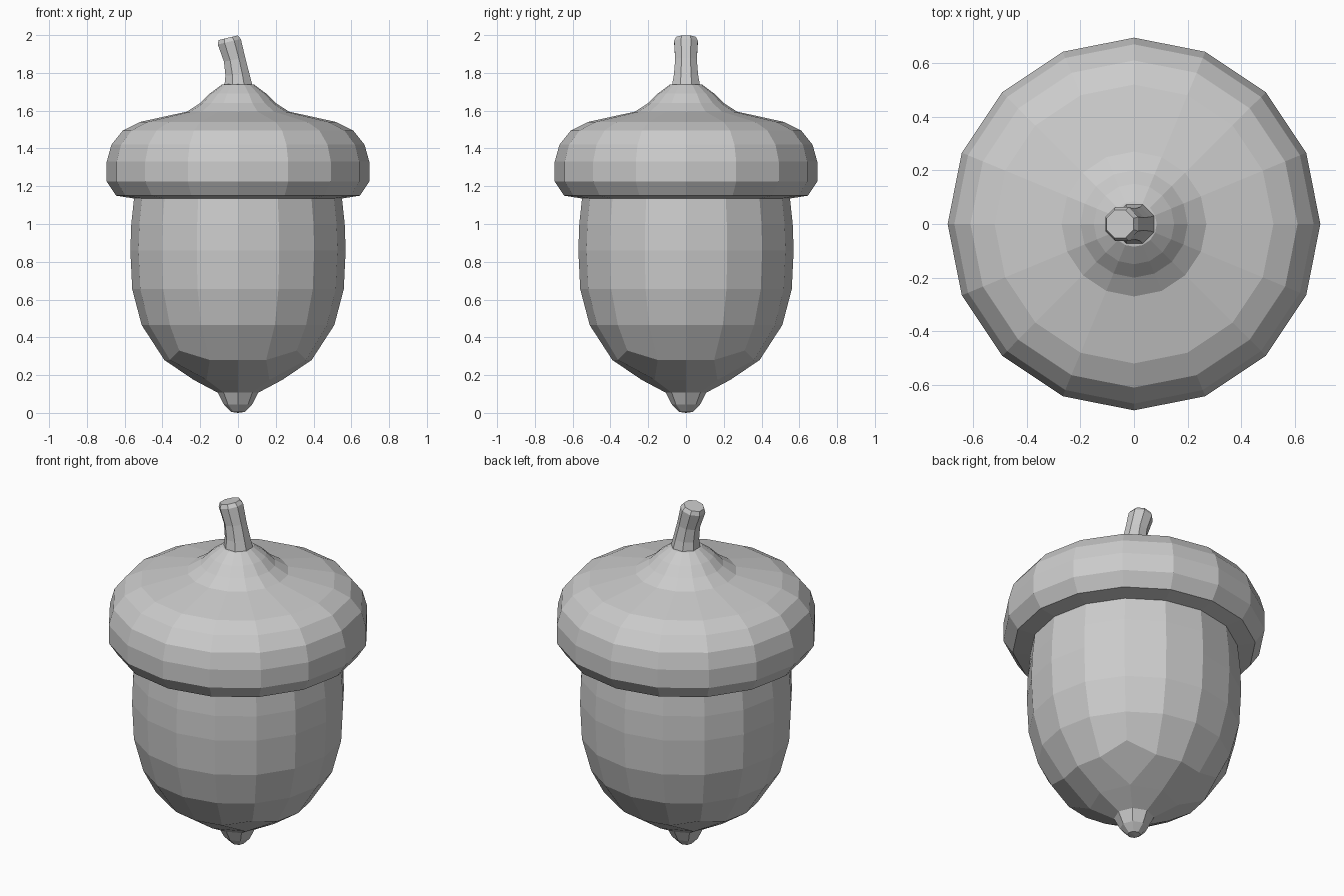
import bpy, bmesh, math
from mathutils import Vector, Matrix

if "Cube" in bpy.data.objects:
    bpy.data.objects.remove(bpy.data.objects["Cube"])


def ring(bm, r, z, n, phase=0.0, m=None):
    out = []
    for i in range(n):
        a = 2 * math.pi * i / n + phase
        v = Vector((r * math.cos(a), r * math.sin(a), z))
        out.append(bm.verts.new(m @ v if m else v))
    return out


def bridge(bm, a, b):
    n = len(a)
    for i in range(n):
        j = (i + 1) % n
        bm.faces.new((a[i], a[j], b[j], b[i]))


def stack(bm, rings):
    for a, b in zip(rings, rings[1:]):
        bridge(bm, a, b)


def finish(bm, name):
    bmesh.ops.recalc_face_normals(bm, faces=bm.faces)
    mesh = bpy.data.meshes.new(name)
    bm.to_mesh(mesh)
    bm.free()
    ob = bpy.data.objects.new(name, mesh)
    bpy.context.collection.objects.link(ob)
    return ob


# Nut: 16-sided shell whose base narrows to 8 sides, then a small point
bm = bmesh.new()
shell = [(0.55, 1.14), (0.565, 1.0), (0.57, 0.86), (0.56, 0.655),
         (0.51, 0.465), (0.39, 0.28)]
rings = [ring(bm, r, z, 16) for r, z in shell]
stack(bm, rings)
outer = rings[-1]
for i in range(2, 16, 4):          # diagonal corners sit higher and wider
    a = math.pi * i / 8
    outer[i].co = (0.44 * math.cos(a), 0.44 * math.sin(a), 0.33)
tip = [ring(bm, r, z, 8) for r, z in
       [(0.235, 0.175), (0.107, 0.107), (0.075, 0.045), (0.035, 0.005)]]
# inner 8-ring has corners at 45 degrees and axis points between
inner = tip[0]
for k in range(4):
    o, i = 4 * k, 2 * k
    bm.faces.new((outer[o], outer[o + 1], inner[i + 1], inner[i]))
    bm.faces.new((outer[o + 1], outer[o + 2], outer[o + 3], inner[i + 1]))
    bm.faces.new((outer[o + 3], outer[(o + 4) % 16],
                  inner[(i + 2) % 8], inner[i + 1]))
stack(bm, tip)
end = bm.verts.new((0, 0, 0))
for i in range(8):
    bm.faces.new((tip[-1][i], tip[-1][(i + 1) % 8], end))
finish(bm, "nut")

# Cap: 16-sided lathe with a raised neck and a turned-in rim
bm = bmesh.new()
profile = [(0.06, 1.742), (0.085, 1.738), (0.15, 1.69), (0.20, 1.64),
           (0.27, 1.595), (0.52, 1.54), (0.61, 1.495), (0.67, 1.42),
           (0.695, 1.33), (0.695, 1.225), (0.645, 1.15), (0.55, 1.135)]
rings = [ring(bm, r, z, 16) for r, z in profile]
stack(bm, rings)
bm.faces.new(rings[0])
finish(bm, "cap")

# Stem: rings along a path that leans to -x; (x, z, radius, tilt)
bm = bmesh.new()
path = [(0.003, 1.725, 0.082, 0.0), (-0.003, 1.79, 0.069, 0.08),
        (-0.018, 1.87, 0.062, 0.18), (-0.046, 1.965, 0.068, 0.24),
        (-0.052, 1.986, 0.056, 0.24)]
rings = []
for x, z, r, tilt in path:
    m = Matrix.Translation((x, 0, z)) @ Matrix.Rotation(-tilt, 4, 'Y')
    rings.append(ring(bm, r, 0, 8, math.pi / 8, m))
stack(bm, rings)
bm.faces.new(rings[0])
bm.faces.new(rings[-1])
finish(bm, "stem")
